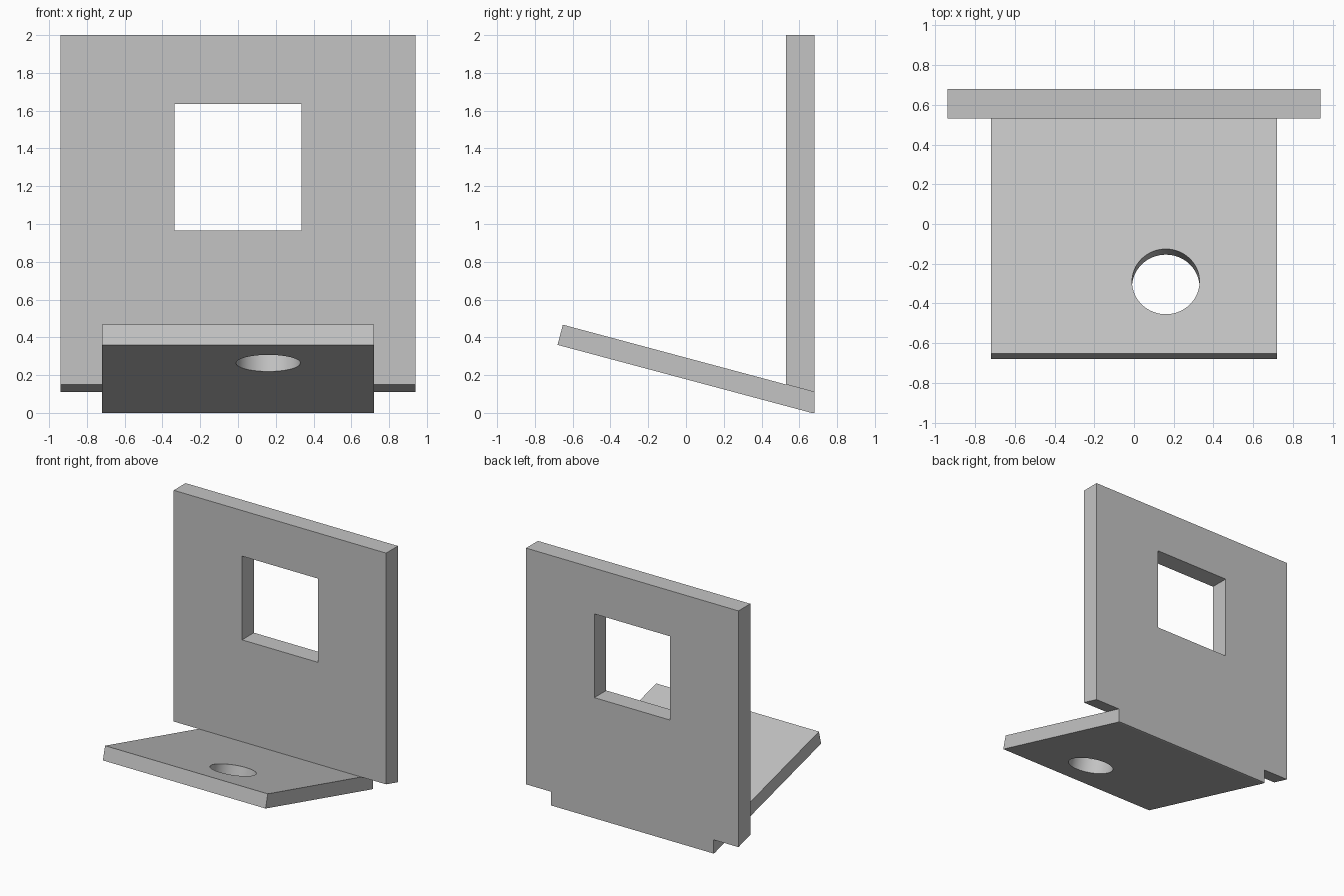
import bpy
import math
from mathutils import Vector

cube = bpy.data.objects.get("Cube")
if cube:
    bpy.data.objects.remove(cube, do_unlink=True)

TILT = math.radians(15)
SLOPE = math.tan(TILT)
BACK, FACE = 0.68, 0.53     # back and front of the upright plate
HEEL = 0.11                 # height of the shelf top at the back

grey = bpy.data.materials.new("plain_grey")
grey.use_nodes = True
colour = (0.55, 0.55, 0.55, 1)
grey.diffuse_color = colour
grey.node_tree.nodes["Principled BSDF"].inputs["Base Color"].default_value = colour


def shelf_top(y):
    return HEEL + (BACK - y) * SLOPE


def extrude_profile(name, profile, half_width):
    """Sweep a (y, z) outline along x, centred on x = 0."""
    n = len(profile)
    verts = [(x, y, z) for x in (-half_width, half_width) for y, z in profile]
    faces = [list(range(n))[::-1], list(range(n, 2 * n))]
    faces += [(i, (i + 1) % n, (i + 1) % n + n, i + n) for i in range(n)]
    mesh = bpy.data.meshes.new(name)
    mesh.from_pydata(verts, [], faces)
    mesh.materials.append(grey)
    obj = bpy.data.objects.new(name, mesh)
    bpy.context.collection.objects.link(obj)
    # Make the normals point outwards
    import bmesh
    bm = bmesh.new()
    bm.from_mesh(mesh)
    bmesh.ops.recalc_face_normals(bm, faces=bm.faces)
    bm.to_mesh(mesh)
    bm.free()
    return obj


def boolean(target, other, operation):
    mod = target.modifiers.new(other.name, "BOOLEAN")
    mod.operation, mod.object, mod.solver = operation, other, "EXACT"
    bpy.context.view_layer.objects.active = target
    bpy.ops.object.modifier_apply(modifier=mod.name)
    bpy.data.objects.remove(other, do_unlink=True)


# Upright plate, its bottom edge cut along the shelf slope
bracket = extrude_profile("bracket", [
    (BACK, HEEL), (BACK, 2), (FACE, 2), (FACE, shelf_top(FACE))], 0.94)

# Tilted shelf with a small flat heel
shelf = extrude_profile("shelf", [
    (BACK, 0), (BACK, HEEL), (-0.652, shelf_top(-0.652)),
    (-0.68, 0.36), (0.665, 0)], 0.72)

# Round hole square to the shelf
hole_y = -0.29
bpy.ops.mesh.primitive_cylinder_add(
    vertices=64, radius=0.17, depth=0.5,
    location=Vector((0.16, hole_y, shelf_top(hole_y))), rotation=(-TILT, 0, 0))
hole = bpy.context.object
hole.name = "hole_cutter"
hole.data.materials.append(grey)
boolean(shelf, hole, "DIFFERENCE")

# Square window through the upright plate
window = extrude_profile("window_cutter", [
    (FACE - 0.2, 0.965), (BACK + 0.2, 0.965),
    (BACK + 0.2, 1.635), (FACE - 0.2, 1.635)], 0.335)
boolean(bracket, window, "DIFFERENCE")

# Join both plates into one solid
boolean(bracket, shelf, "UNION")
bpy.ops.object.select_all(action="DESELECT")
bracket.select_set(True)
bpy.context.view_layer.objects.active = bracket
bpy.ops.object.shade_smooth_by_angle(angle=math.radians(12))
